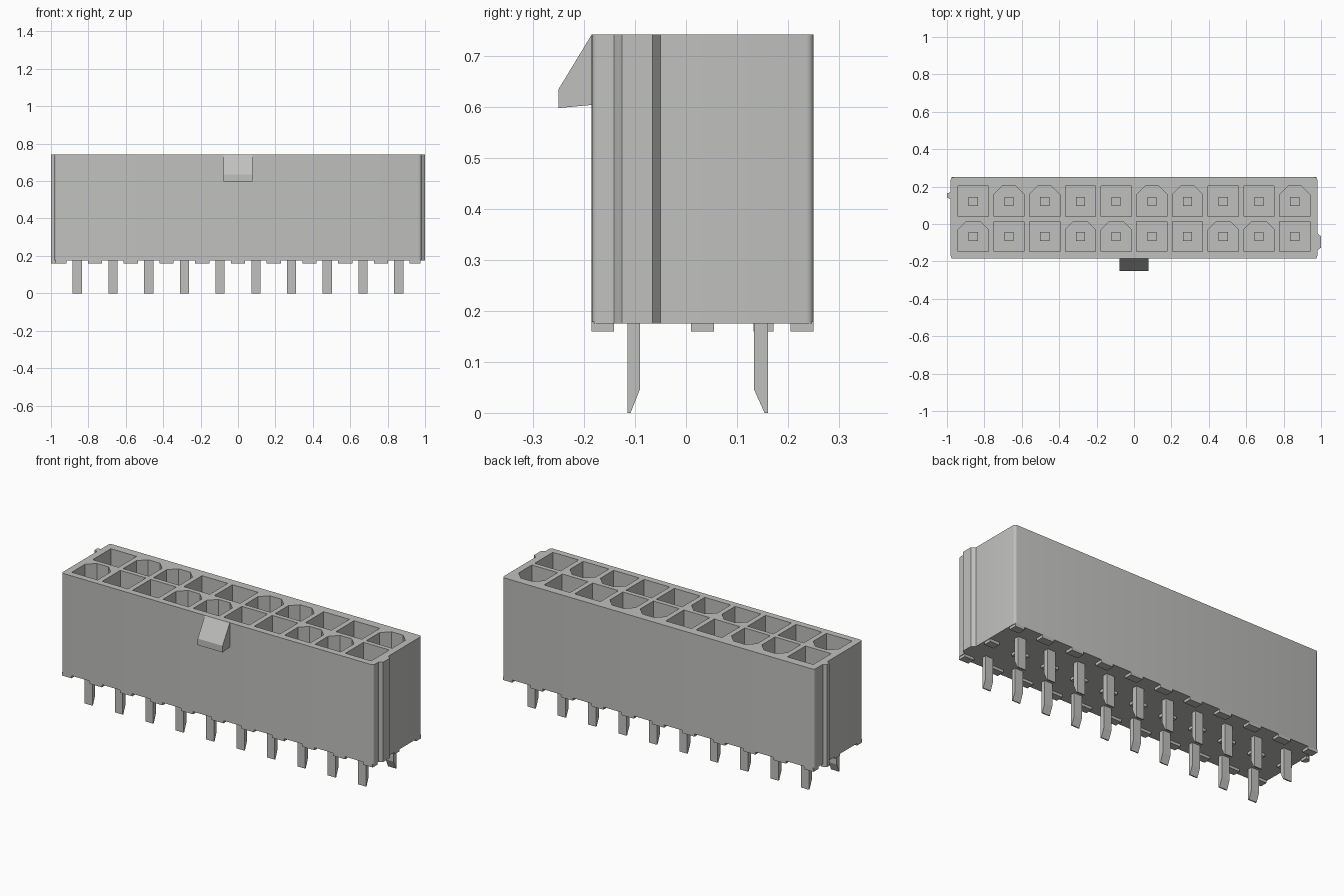
import bpy, bmesh, math
from mathutils import Vector

cube = bpy.data.objects.get("Cube")
if cube:
    bpy.data.objects.remove(cube, do_unlink=True)

grey = bpy.data.materials.new("light grey plastic")
grey.use_nodes = True
COLOR = (0.53, 0.53, 0.52, 1)
grey.diffuse_color = COLOR
grey.node_tree.nodes["Principled BSDF"].inputs["Base Color"].default_value = COLOR

PITCH, COUNT = 0.191, 10
XS = [(i - (COUNT - 1) / 2) * PITCH for i in range(COUNT)]
BACK_Y, FRONT_Y = 0.121, -0.067
X1, Y0, Y1 = 0.98, -0.185, 0.25
FOOT_Z, BASE_Z, TOP_Z = 0.16, 0.175, 0.742
FLOOR_Z, PIN_TOP = 0.29, 0.60


def add_prism(bm, pts, axis, lo, hi):
    """Extrude a 2D outline: axis 'z' takes (x, y), axis 'x' takes (y, z)."""
    def place(p, h):
        return Vector((p[0], p[1], h)) if axis == "z" else Vector((h, p[0], p[1]))
    bottom = [bm.verts.new(place(p, lo)) for p in pts]
    top = [bm.verts.new(place(p, hi)) for p in pts]
    bm.faces.new(bottom[::-1])
    bm.faces.new(top)
    for i in range(len(pts)):
        j = (i + 1) % len(pts)
        bm.faces.new((bottom[i], bottom[j], top[j], top[i]))


def rect(x0, x1, y0, y1):
    return [(x0, y0), (x1, y0), (x1, y1), (x0, y1)]


def finish(name, bm):
    bmesh.ops.recalc_face_normals(bm, faces=bm.faces[:])
    mesh = bpy.data.meshes.new(name)
    bm.to_mesh(mesh)
    bm.free()
    mesh.materials.append(grey)
    ob = bpy.data.objects.new(name, mesh)
    bpy.context.collection.objects.link(ob)
    return ob


# Housing block with rounded upright corners
R = 0.014
outline = []
for cx, cy, start in ((X1 - R, Y1 - R, 0), (-X1 + R, Y1 - R, 90),
                      (-X1 + R, Y0 + R, 180), (X1 - R, Y0 + R, 270)):
    for k in range(5):
        a = math.radians(start + k * 22.5)
        outline.append((cx + R * math.cos(a), cy + R * math.sin(a)))
bm = bmesh.new()
add_prism(bm, outline, "z", BASE_Z, TOP_Z)
housing = finish("housing", bm)

# Socket cavities: square or with the two back corners cut off
H, C = 0.081, 0.044
bm = bmesh.new()
for i, x in enumerate(XS):
    for y, keyed in ((BACK_Y, i % 4 in (1, 2)), (FRONT_Y, i % 4 in (0, 3))):
        pts = rect(x - H, x + H, y - H, y + H)
        if keyed:
            pts = pts[:2] + [(x + H, y + H - C), (x + H - C, y + H),
                             (x - H + C, y + H), (x - H, y + H - C)]
        add_prism(bm, pts, "z", FLOOR_Z, TOP_Z + 0.1)
cutter = finish("socket_cutter", bm)
cutter.hide_render = True
mod = housing.modifiers.new("sockets", "BOOLEAN")
mod.operation, mod.solver, mod.object = "DIFFERENCE", "EXACT", cutter
bpy.ops.object.select_all(action="DESELECT")
bpy.context.view_layer.objects.active = housing
housing.select_set(True)
bpy.ops.object.modifier_apply(modifier=mod.name)
bpy.data.objects.remove(cutter, do_unlink=True)
bpy.ops.object.shade_smooth_by_angle(angle=math.radians(30))

# Standoff feet in three rows, standing between the pins
bm = bmesh.new()
for y0, y1 in ((Y0, -0.141), (0.01, 0.055), (0.205, Y1)):
    for i in range(COUNT + 1):
        mid = (i - COUNT / 2) * PITCH
        x0 = -X1 + 0.004 if i == 0 else mid - 0.038
        x1 = X1 - 0.004 if i == COUNT else mid + 0.038
        add_prism(bm, rect(x0, x1, y0, y1), "z", FOOT_Z, BASE_Z + 0.004)
finish("standoff_feet", bm)

# Keying ribs on the two ends
bm = bmesh.new()
add_prism(bm, [(X1 - 0.01, -0.141), (X1, -0.141), (1.0, -0.126),
               (1.0, -0.066), (X1, -0.05), (X1 - 0.01, -0.05)], "z", BASE_Z, TOP_Z)
finish("left_end_rib", bm)
bm = bmesh.new()
add_prism(bm, [(-X1 + 0.01, 0.132), (-X1, 0.132), (-1.0, 0.142),
               (-1.0, 0.162), (-X1, 0.172), (-X1 + 0.01, 0.172)], "z", FOOT_Z, TOP_Z)
finish("right_end_rib", bm)

# Wedge-shaped latch on the front
bm = bmesh.new()
add_prism(bm, [(Y0 + 0.004, TOP_Z), (Y0, TOP_Z), (-0.25, 0.635), (-0.25, 0.598),
               (Y0, 0.604), (Y0 + 0.004, 0.604)], "x", -0.078, 0.078)
finish("latch_wedge", bm)

# Contact pins: square post in each socket, flat tail with a bevelled tip below
W = 0.0245
for name, y, outer, inner in (("front", FRONT_Y, -0.115, -0.09),
                              ("back", BACK_Y, 0.161, 0.133)):
    tip = outer + (inner - outer) * 0.25
    tail = [(outer, 0), (tip, 0), (inner, 0.047), (inner, BASE_Z + 0.02),
            (outer, BASE_Z + 0.02)]
    tails, posts = bmesh.new(), bmesh.new()
    for x in XS:
        add_prism(tails, tail, "x", x - W, x + W)
        add_prism(posts, rect(x - W, x + W, y - W, y + W), "z", FLOOR_Z - 0.01, PIN_TOP)
    finish(name + "_pin_tails", tails)
    finish(name + "_socket_posts", posts)
